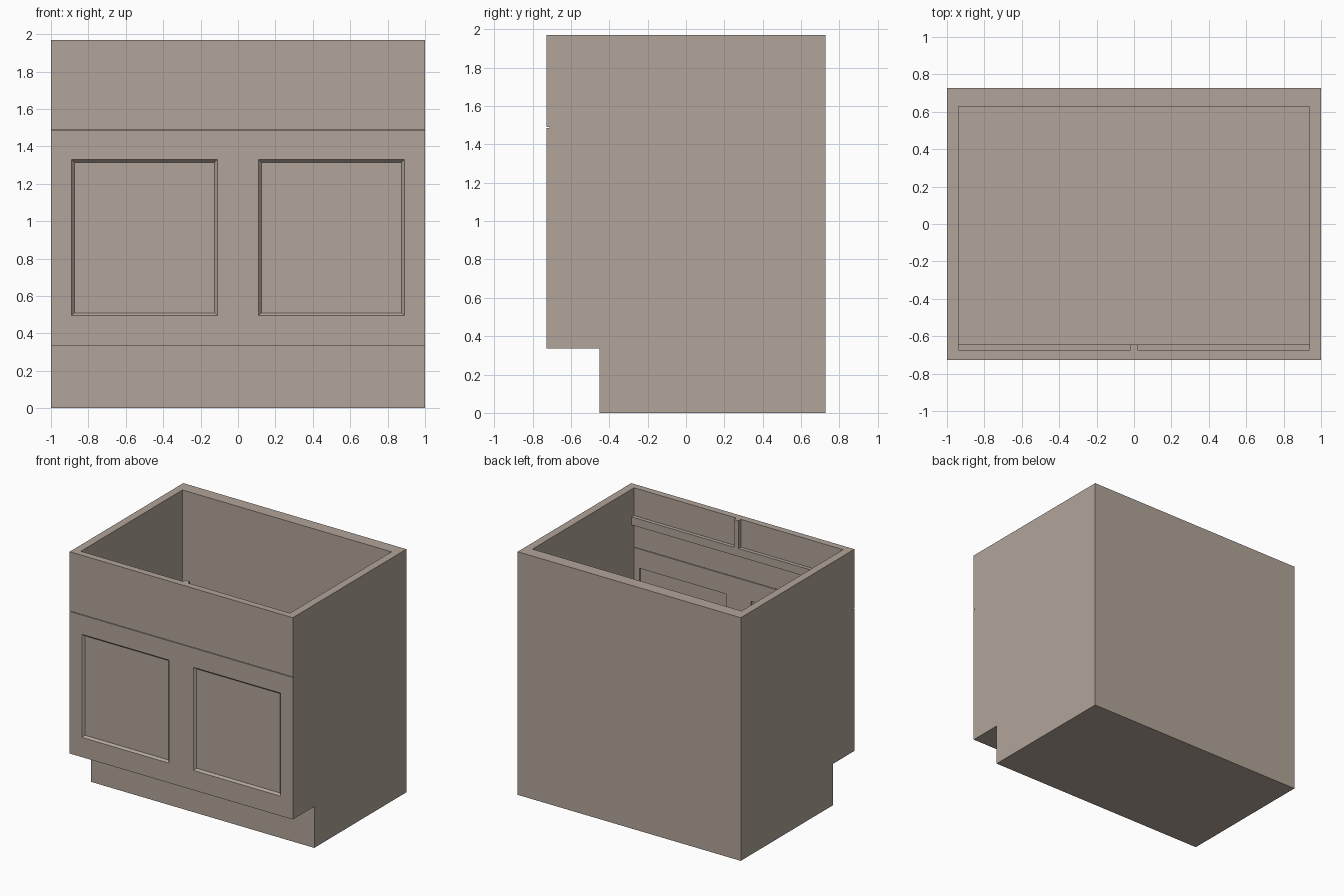
import bpy, bmesh

if "Cube" in bpy.data.objects:
    bpy.data.objects.remove(bpy.data.objects["Cube"])

# Main dimensions
W, D, H = 1.0, 0.727, 1.97         # half width, half depth, height
TOE_Z, TOE_Y = 0.335, -0.452       # toe-kick notch
IN_X, IN_F, IN_B = 0.937, -0.673, 0.627   # inner faces of sides, front, back
RAIL_Y = -0.643
FLOOR, GAP_Z, GAP_H = 0.40, 1.488, 0.0025

paint = bpy.data.materials.new("taupe_paint")
paint.diffuse_color = (0.445, 0.375, 0.32, 1)
paint.use_nodes = True
paint.node_tree.nodes["Principled BSDF"].inputs["Base Color"].default_value = paint.diffuse_color


def make_object(name, bm):
    bmesh.ops.recalc_face_normals(bm, faces=bm.faces)
    mesh = bpy.data.meshes.new(name)
    bm.to_mesh(mesh)
    bm.free()
    mesh.materials.append(paint)
    obj = bpy.data.objects.new(name, mesh)
    bpy.context.collection.objects.link(obj)
    return obj


def box(name, x0, x1, y0, y1, z0, z1, taper=0.0):
    """Box between limits; taper shrinks the face at y1 in x and z."""
    bm = bmesh.new()
    near = [bm.verts.new((x, y0, z)) for x, z in
            ((x0, z0), (x1, z0), (x1, z1), (x0, z1))]
    t = taper
    far = [bm.verts.new((x, y1, z)) for x, z in
           ((x0 + t, z0 + t), (x1 - t, z0 + t), (x1 - t, z1 - t), (x0 + t, z1 - t))]
    bm.faces.new(near)
    bm.faces.new(far)
    for i in range(4):
        j = (i + 1) % 4
        bm.faces.new((near[i], near[j], far[j], far[i]))
    return make_object(name, bm)


def extrude_profile(name, points, half_width):
    bm = bmesh.new()
    face = bm.faces.new([bm.verts.new((-half_width, y, z)) for y, z in points])
    geom = bmesh.ops.extrude_face_region(bm, geom=[face])["geom"]
    verts = [g for g in geom if isinstance(g, bmesh.types.BMVert)]
    bmesh.ops.translate(bm, verts=verts, vec=(2 * half_width, 0, 0))
    # Keep the starting cap so the solid is closed
    bmesh.ops.holes_fill(bm, edges=[e for e in bm.edges if e.is_boundary])
    return make_object(name, bm)


def cut(target, cutter):
    mod = target.modifiers.new("cut", "BOOLEAN")
    mod.operation, mod.solver, mod.object = "DIFFERENCE", "EXACT", cutter
    bpy.context.view_layer.objects.active = target
    bpy.ops.object.modifier_apply(modifier=mod.name)
    bpy.data.objects.remove(cutter, do_unlink=True)


# Cabinet carcass: side profile with toe kick, hollowed from the top
body = extrude_profile("cabinet_body", [
    (-D, TOE_Z), (TOE_Y, TOE_Z), (TOE_Y, 0), (D, 0), (D, H), (-D, H)], W)
cut(body, box("hollow", -IN_X, IN_X, IN_F, IN_B, FLOOR, H + 0.2))

# Gap between the upper front and the doors, outside and inside
for name, y0, y1, x in (("gap_outside", -0.80, -0.712, 1.1),
                        ("gap_inside", -0.69, -0.60, IN_X)):
    cut(body, box(name, -x, x, y0, y1, GAP_Z - GAP_H, GAP_Z + GAP_H))

# Recessed door panels with sloped edges, on both faces of the front
for cx in (-0.5, 0.5):
    x0, x1 = cx - 0.39, cx + 0.39
    cut(body, box("panel_outside", x0, x1, -D, -0.71, 0.495, 1.33, 0.015))
    cut(body, box("panel_inside", x0, x1, -0.69, -0.65, 0.495, 1.33))

# Inner bracing behind the upper front
box("front_rail", -IN_X, IN_X, IN_F, RAIL_Y, 1.68, 1.745)
box("centre_stile", -0.02, 0.02, IN_F, RAIL_Y, 1.745, H)
